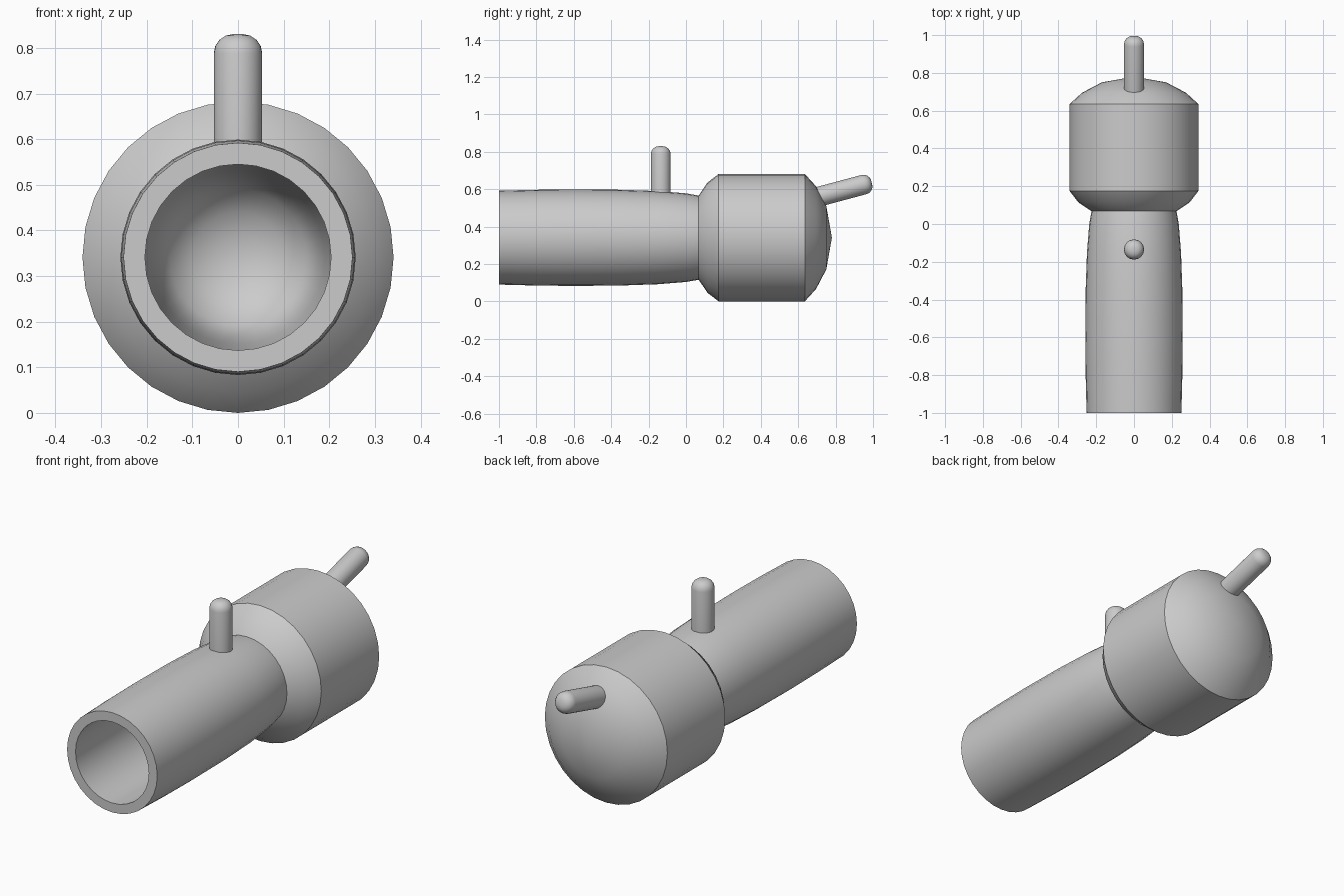
import bpy, bmesh, math
from mathutils import Matrix, Vector

if "Cube" in bpy.data.objects:
    bpy.data.objects.remove(bpy.data.objects["Cube"])

AXIS_Z = 0.341


def lathe(name, profile, origin, direction, segments=32, angle=35):
    """Spin (radius, height) points around a direction."""
    bm = bmesh.new()
    verts = [bm.verts.new((r, 0, h)) for r, h in profile]
    edges = [bm.edges.new(p) for p in zip(verts, verts[1:])]
    bmesh.ops.spin(bm, geom=verts + edges, cent=(0, 0, 0), axis=(0, 0, 1),
                   angle=math.tau, steps=segments, use_duplicate=False)
    bmesh.ops.remove_doubles(bm, verts=bm.verts, dist=1e-4)
    bmesh.ops.recalc_face_normals(bm, faces=bm.faces)
    rot = Vector((0, 0, 1)).rotation_difference(Vector(direction)).to_matrix().to_4x4()
    bm.transform(Matrix.Translation(origin) @ rot)
    mesh = bpy.data.meshes.new(name)
    bm.to_mesh(mesh)
    bm.free()
    obj = bpy.data.objects.new(name, mesh)
    bpy.context.collection.objects.link(obj)
    bpy.ops.object.select_all(action='DESELECT')
    obj.select_set(True)
    bpy.context.view_layer.objects.active = obj
    bpy.ops.object.shade_smooth_by_angle(angle=math.radians(angle))
    return obj


def pin(name, base, direction, length, r=0.053):
    """Rod with a rounded tip."""
    b = 0.042
    cap = [(r - b + b * math.cos(a), length - b + b * math.sin(a))
           for a in (math.radians(22.5 * i) for i in range(5))]
    return lathe(name, [(0, 0), (r, 0)] + cap + [(0, length)], base, direction)


centre = (0, 0, AXIS_Z)
along = (0, 1, 0)

# Tube and chamber: one shell with a rounded blind bore
lathe("body", [
    (0, 0.78), (0.17, 0.75), (0.275, 0.695), (0.341, 0.635),
    (0.341, 0.175), (0.295, 0.115), (0.225, 0.068),
    (0.237, 0.0), (0.249, -0.15), (0.256, -0.35), (0.258, -0.6),
    (0.256, -0.8), (0.251, -1.0),
    (0.204, -1.0), (0.207, -0.6), (0.203, -0.3), (0.19, -0.05),
    (0.176, 0.07), (0.15, 0.14), (0.10, 0.18), (0.05, 0.2), (0, 0.205),
], centre, along)

# Upright pin on the tube and tilted pin on the domed end
pin("upright_pin", (0, -0.135, 0.56), (0, 0, 1), 0.27)
tilt = math.radians(15)
pin("rear_pin", (0, 0.672, 0.55), (0, math.cos(tilt), math.sin(tilt)), 0.332)
